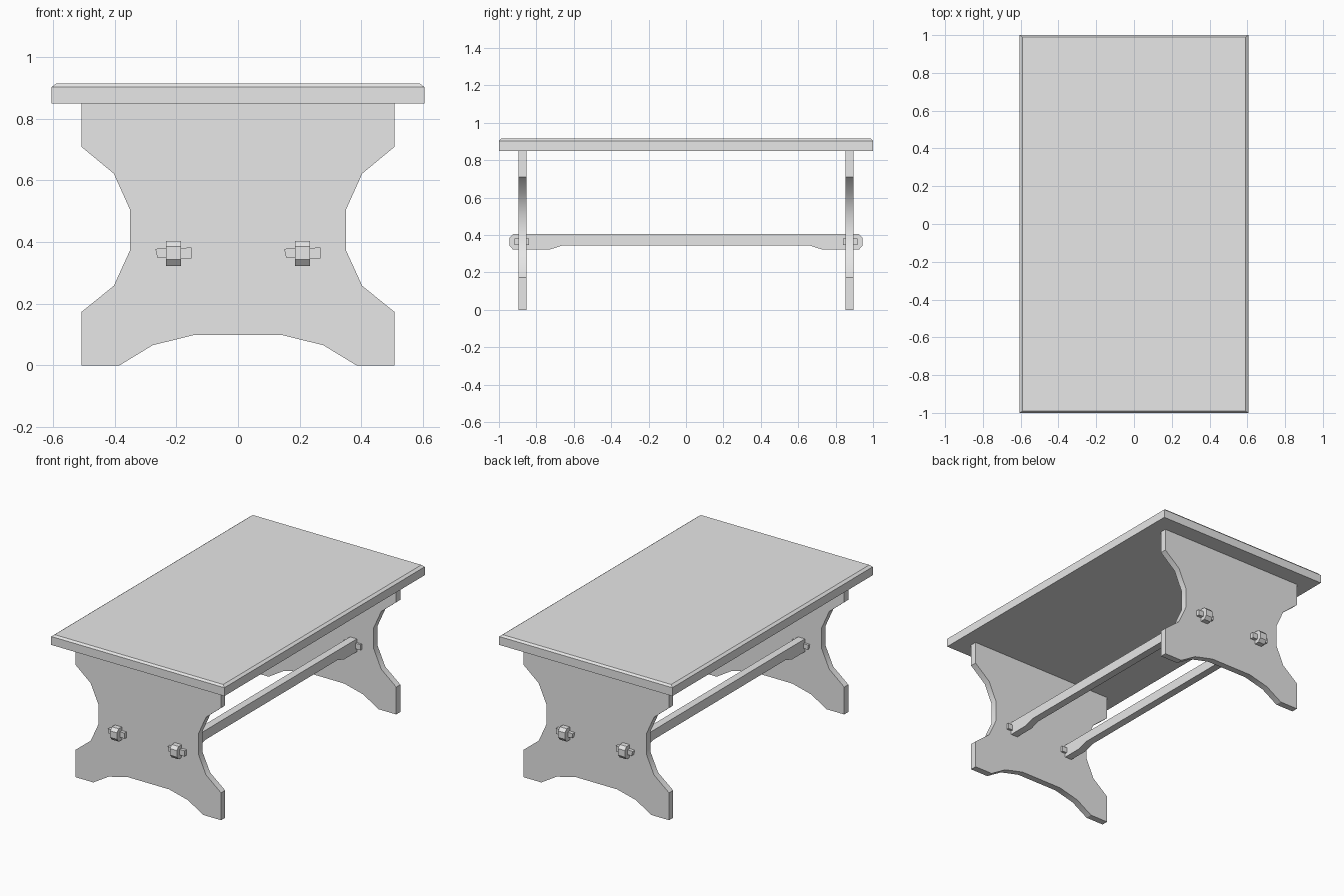
import bpy
import bmesh
import math
from mathutils import Vector

old = bpy.data.objects.get("Cube")
if old:
    bpy.data.objects.remove(old, do_unlink=True)

# One plain grey for the whole table
grey = bpy.data.materials.new("plain_grey")
grey.use_nodes = True
grey.diffuse_color = (0.8, 0.8, 0.8, 1)
grey.node_tree.nodes["Principled BSDF"].inputs["Base Color"].default_value = grey.diffuse_color


def finish(name, bm):
    """Turn a bmesh into a grey object, keeping hard edges sharp."""
    bmesh.ops.recalc_face_normals(bm, faces=bm.faces[:])
    mesh = bpy.data.meshes.new(name)
    bm.to_mesh(mesh)
    bm.free()
    mesh.materials.append(grey)
    obj = bpy.data.objects.new(name, mesh)
    bpy.context.collection.objects.link(obj)
    bpy.ops.object.select_all(action='DESELECT')
    obj.select_set(True)
    bpy.context.view_layer.objects.active = obj
    bpy.ops.object.shade_smooth_by_angle(angle=math.radians(30))
    return obj


def extrude_profile(name, points, depth):
    """Solid from a 3D outline pushed along the depth vector."""
    bm = bmesh.new()
    face = bm.faces.new([bm.verts.new(p) for p in points])
    result = bmesh.ops.extrude_face_region(bm, geom=[face])
    moved = [v for v in result["geom"] if isinstance(v, bmesh.types.BMVert)]
    bmesh.ops.translate(bm, verts=moved, vec=Vector(depth))
    return finish(name, bm)


# Table top with a chamfered upper rim
bm = bmesh.new()
rings = []
for hx, hy, z in [(0.605, 1.0, 0.85), (0.605, 1.0, 0.903), (0.589, 0.989, 0.915)]:
    rings.append([bm.verts.new((sx * hx, sy * hy, z))
                  for sx, sy in [(-1, -1), (1, -1), (1, 1), (-1, 1)]])
for low, high in zip(rings, rings[1:]):
    for i in range(4):
        j = (i + 1) % 4
        bm.faces.new((low[i], low[j], high[j], high[i]))
bm.faces.new(rings[0])
bm.faces.new(rings[-1])
finish("table_top", bm)

# Half outline of an end panel: waisted side, foot and arch
half = [(0.508, 0.85), (0.508, 0.709), (0.403, 0.622), (0.35, 0.504),
        (0.35, 0.374), (0.403, 0.258), (0.508, 0.173), (0.508, 0),
        (0.384, 0), (0.277, 0.065), (0.144, 0.098)]
outline = half + [(-x, z) for x, z in reversed(half)]

# Half outline of a stretcher, thicker at its chamfered ends
rail_half = [(0, 0.404), (0.926, 0.404), (0.944, 0.385), (0.944, 0.344),
             (0.926, 0.323), (0.725, 0.323), (0.66, 0.344)]
rail = rail_half + [(-y, z) for y, z in reversed(rail_half[1:])]

# Tapered wedge locking a stretcher end
wedge = [(-0.059, 0.378), (-0.053, 0.349), (0.058, 0.346), (0.058, 0.382)]

for end, sy in (("front", -1), ("back", 1)):
    extrude_profile(end + "_panel", [(x, sy * 0.854, z) for x, z in outline],
                    (0, sy * 0.041, 0))

for side, cx in (("right", -0.209), ("left", 0.209)):
    extrude_profile(side + "_stretcher", [(cx - 0.024, y, z) for y, z in rail],
                    (0.048, 0, 0))
    for end, sy in (("front", -1), ("back", 1)):
        extrude_profile(end + "_" + side + "_wedge",
                        [(cx + x, sy * 0.84, z) for x, z in wedge],
                        (0, sy * 0.076, 0))
